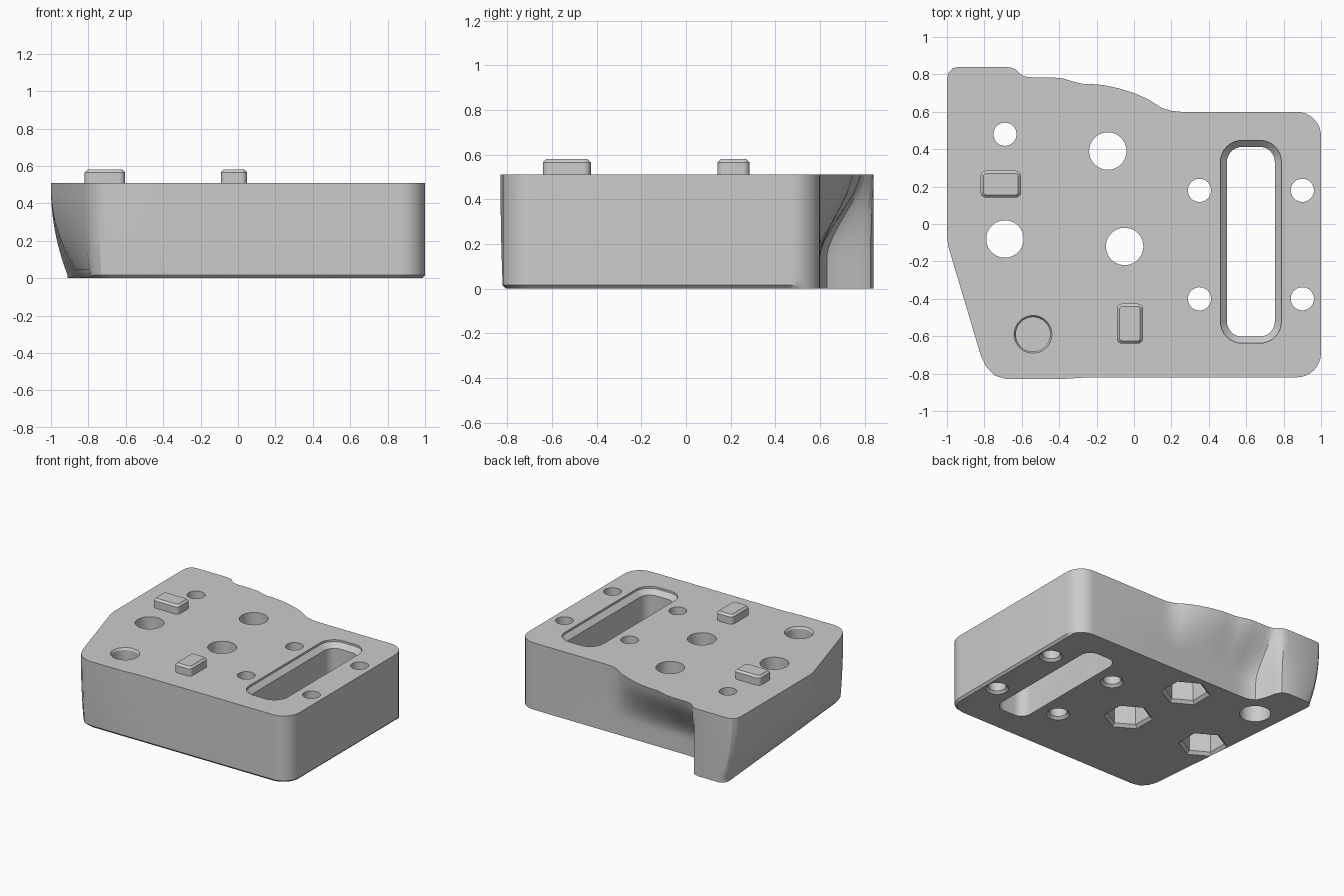
import bpy, bmesh, math

if "Cube" in bpy.data.objects:
    bpy.data.objects.remove(bpy.data.objects["Cube"])

grey = bpy.data.materials.new("plain_grey")
grey.use_nodes = True
GREY = (0.6, 0.6, 0.6, 1)
grey.diffuse_color = GREY
grey.node_tree.nodes["Principled BSDF"].inputs["Base Color"].default_value = GREY

TOP = 0.51


def stack(name, rings):
    """Closed solid from (outline, height) rings, lowest first."""
    bm = bmesh.new()
    loops = [[bm.verts.new((x, y, z)) for x, y in pts] for pts, z in rings]
    n = len(loops[0])
    for a, b in zip(loops, loops[1:]):
        for i in range(n):
            j = (i + 1) % n
            bm.faces.new((a[i], a[j], b[j], b[i]))
    bm.faces.new(loops[0][::-1])
    bm.faces.new(loops[-1])
    bmesh.ops.recalc_face_normals(bm, faces=bm.faces)
    mesh = bpy.data.meshes.new(name)
    bm.to_mesh(mesh)
    bm.free()
    mesh.materials.append(grey)
    obj = bpy.data.objects.new(name, mesh)
    bpy.context.collection.objects.link(obj)
    return obj


def arc(cx, cy, r, start, sweep=90, steps=8):
    angles = [math.radians(start + sweep * i / steps) for i in range(steps + 1)]
    return [(cx + r * math.cos(a), cy + r * math.sin(a)) for a in angles]


def circle(x, y, r, sides=40):
    return arc(x, y, r, 90, 360, sides)[:-1]


def rounded(cx, cy, hx, hy, r):
    pts = []
    for sx, sy, start in ((1, -1, -90), (1, 1, 0), (-1, 1, 90), (-1, -1, 180)):
        pts += arc(cx + sx * (hx - r), cy + sy * (hy - r), r, start)
    return pts


def mix(low, high, t):
    return [(a + (c - a) * t, b + (d - b) * t) for (a, b), (c, d) in zip(low, high)]


# Outline: plain right end, scooped back, flared left side
right_end = arc(0.87, -0.69, 0.13, -90) + arc(0.87, 0.47, 0.13, 0)
back_high = [(.25, .6), (.2, .605), (.15, .62), (.11, .645), (.07, .67), (0, .7),
             (-.08, .725), (-.16, .742), (-.22, .748), (-.28, .75), (-.33, .763),
             (-.38, .778), (-.43, .783), (-.55, .784), (-.59, .79), (-.61, .803),
             (-.63, .825), (-.655, .836), (-.69, .84)]
back_low = [(x, .6) for x, y in back_high[:13]] + [
    (-.52, .605), (-.57, .63), (-.6, .69), (-.62, .78), (-.645, .825), (-.69, .84)]
left_high = [(-.94, .84), (-.97, .832), (-.99, .81), (-1, .78), (-1, -.07),
             (-.99, -.13), (-.82, -.7), (-.79, -.765), (-.745, -.81), (-.68, -.83),
             (-.4, -.83), (-.25, -.82)]
left_low = [(-.86, .84), (-.88, .832), (-.9, .81), (-.905, .78), (-.84, -.07),
            (-.835, -.13), (-.79, -.7), (-.77, -.76), (-.73, -.805), (-.67, -.82),
            (-.4, -.82), (-.25, -.82)]


def outline(z):
    t = min(max((z - 0.15) / 0.36, 0), 1)
    scoop = t * t * (3 - 2 * t) * 0.6 + t * 0.4
    flare = 1 - max(0, 1 - z / 0.48) ** 2
    return right_end + mix(back_low, back_high, scoop) + mix(left_low, left_high, flare)


edge = 0.016
foot = [(x * .985, y * .982) if y < 0.5 else (x, y) for x, y in outline(edge)]
levels = [edge + (TOP - edge) * i / 16 for i in range(17)]
block = stack("block", [(foot, 0)] + [(outline(z), z) for z in levels])

# Cutters for holes, nut pockets and slot
cutters = []


def cut(rings):
    cutter = stack("cutter", rings)
    cutter.hide_render = True
    cutters.append(cutter)


for x in (0.35, 0.9):
    for y in (-0.4, 0.18):
        cut([(circle(x, y, r), z) for r, z in
             ((.1, -.02), (.062, .018), (.062, .6))])

cut([(circle(-.69, .48, r), z) for r, z in
     ((.108, -.1), (.108, .3), (.062, .3), (.062, .6))])

for x, y in ((-.14, .39), (-.05, -.12), (-.69, -.08)):
    cut([(circle(x, y, r, 6), z) for r, z in ((.19, -.02), (.148, .022), (.148, .28))])
    cut([(circle(x, y, .1), z) for z in (.2, .6)])

cut([(circle(-.54, -.59, r), z) for r, z in ((.092, .2), (.092, .495), (.107, .52))])

cut([(rounded(.625, -.095, .128 + e, .507 + e, .08 + e), z) for e, z in
     ((0, -.1), (0, .46), (.035, .495), (.035, .6))])

for cutter in cutters:
    mod = block.modifiers.new("cut", "BOOLEAN")
    mod.operation = "DIFFERENCE"
    mod.solver = "EXACT"
    mod.object = cutter
bpy.context.view_layer.update()
result = bpy.data.meshes.new_from_object(
    block.evaluated_get(bpy.context.evaluated_depsgraph_get()))
block.modifiers.clear()
block.data = result
for cutter in cutters:
    bpy.data.objects.remove(cutter)


# Raised locating pegs with chamfered tops
def peg(name, x, y, hx, hy):
    return stack(name, [(rounded(x, y, hx - e, hy - e, .03 - e), z) for e, z in
                        ((0, TOP - .02), (0, .565), (.015, .58))])


parts = [block, peg("left_peg", -.712, .213, .108, .072),
         peg("front_peg", -.022, -.533, .07, .107)]

bpy.ops.object.select_all(action="DESELECT")
for obj in parts:
    obj.select_set(True)
bpy.context.view_layer.objects.active = block
bpy.ops.object.shade_smooth_by_angle(angle=math.radians(30))
